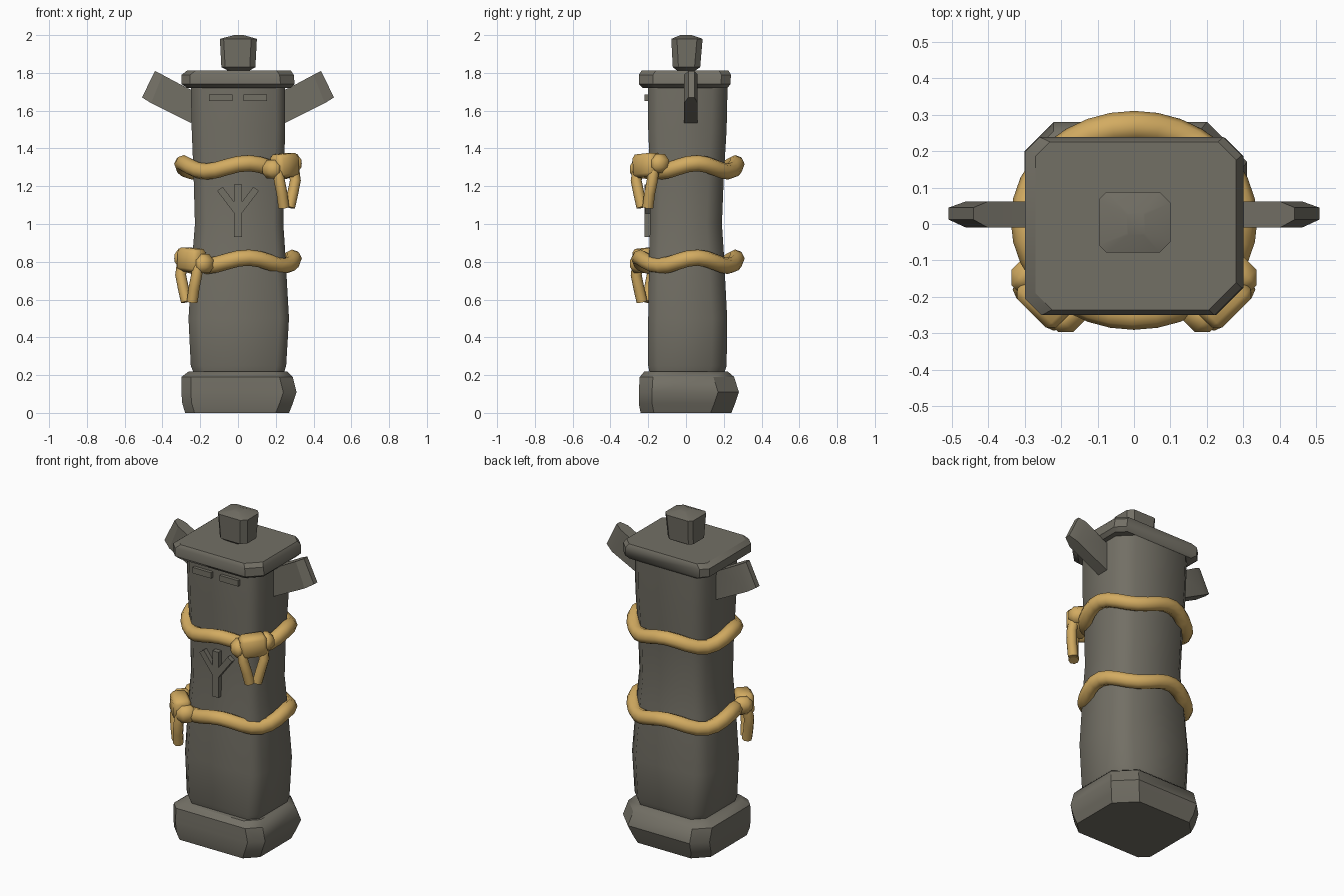
import bpy, bmesh, math
from mathutils import Vector, Matrix

cube = bpy.data.objects.get("Cube")
if cube:
    bpy.data.objects.remove(cube)


def material(name, rgb):
    m = bpy.data.materials.new(name)
    m.use_nodes = True
    m.diffuse_color = (*rgb, 1)
    m.node_tree.nodes["Principled BSDF"].inputs["Base Color"].default_value = (*rgb, 1)
    return m


stone = material("weathered stone", (0.17, 0.16, 0.13))
rope = material("tan rope", (0.65, 0.41, 0.12))


def finish(ob, mat, angle):
    ob.data.materials.append(mat)
    bpy.ops.object.select_all(action='DESELECT')
    ob.select_set(True)
    bpy.context.view_layer.objects.active = ob
    if ob.type == 'CURVE':
        bpy.ops.object.convert(target='MESH')
    bpy.ops.object.shade_smooth_by_angle(angle=math.radians(angle))
    return ob


def from_bmesh(name, bm, mat, angle):
    bmesh.ops.recalc_face_normals(bm, faces=bm.faces)
    me = bpy.data.meshes.new(name)
    bm.to_mesh(me)
    bm.free()
    ob = bpy.data.objects.new(name, me)
    bpy.context.collection.objects.link(ob)
    return finish(ob, mat, angle)


def loft(name, rings, mat, angle=30):
    """Skin a list of equal-length point rings and cap both ends."""
    bm = bmesh.new()
    loops = [[bm.verts.new(p) for p in r] for r in rings]
    for a, b in zip(loops, loops[1:]):
        for i in range(len(a)):
            j = (i + 1) % len(a)
            bm.faces.new((a[i], a[j], b[j], b[i]))
    bm.faces.new(loops[0])
    bm.faces.new(loops[-1])
    return from_bmesh(name, bm, mat, angle)


def slab(z, x0, x1, y0, y1, cuts):
    """Rectangle with its corners cut: front left, front right, back right, back left."""
    a, b, c, d = cuts
    return [(x0, y0 + a, z), (x0 + a, y0, z), (x1 - b, y0, z), (x1, y0 + b, z),
            (x1, y1 - c, z), (x1 - c, y1, z), (x0 + d, y1, z), (x0, y1 - d, z)]


def box(name, size, matrix, mat, bevel=0.0):
    bm = bmesh.new()
    bmesh.ops.create_cube(bm, size=1, matrix=matrix @ Matrix.Diagonal((*size, 1)))
    if bevel:
        bmesh.ops.bevel(bm, geom=bm.edges[:], offset=bevel, segments=1,
                        affect='EDGES', profile=0.5)
    return from_bmesh(name, bm, mat, 30 if not bevel else 50)


def tube(name, points, radius, closed=False):
    cu = bpy.data.curves.new(name, 'CURVE')
    cu.dimensions = '3D'
    cu.bevel_depth = radius
    cu.bevel_resolution = 2
    cu.use_fill_caps = True
    sp = cu.splines.new('POLY')
    sp.points.add(len(points) - 1)
    for p, co in zip(sp.points, points):
        p.co = (*co, 1)
    sp.use_cyclic_u = closed
    ob = bpy.data.objects.new(name, cu)
    bpy.context.collection.objects.link(ob)
    return finish(ob, rope, 50)


# Stone base, shaft and cap
c = (.05, .07, .11, .08)
loft("base", [slab(0, -.28, .27, -.24, .24, c),
              slab(.05, -.295, .29, -.25, .26, c),
              slab(.11, -.30, .31, -.25, .28, c),
              slab(.19, -.30, .29, -.245, .255, c),
              slab(.22, -.26, .26, -.22, .22, c)], stone, 35)
c = (.06, .05, .08, .06)
loft("shaft", [slab(.20, -.23, .24, -.19, .20, c),
               slab(.25, -.25, .255, -.20, .215, c),
               slab(.50, -.262, .27, -.20, .218, c),
               slab(.85, -.24, .25, -.195, .20, c),
               slab(1.0, -.228, .24, -.19, .19, c),
               slab(1.25, -.235, .242, -.19, .20, c),
               slab(1.5, -.245, .25, -.20, .215, c),
               slab(1.73, -.25, .25, -.20, .22, c)], stone, 50)
c = (.045, .075, .05, .04)
loft("cap", [slab(1.72, -.27, .28, -.23, .22, c),
             slab(1.74, -.298, .30, -.25, .235, c),
             slab(1.79, -.298, .295, -.25, .238, c),
             slab(1.812, -.27, .28, -.235, .225, c)], stone, 35)

# Knob on the cap
c = (.02, .03, .03, .02)
loft("knob", [slab(1.80, -.03, .04, -.03, .03, c),
              slab(1.83, -.088, .092, -.07, .075, c),
              slab(1.98, -.096, .10, -.078, .088, c),
              slab(2.0, -.02, .03, -.03, .03, (.005,) * 4)], stone, 25)

# Side horns, tilted upward with a narrow outer edge
for side, sgn in (("left", 1), ("right", -1)):
    rings = []
    for top, low, y0, y1 in (((.20, 1.69), (.20, 1.56), -.01, .062),
                             ((.27, 1.72), (.25, 1.535), -.01, .062),
                             ((.40, 1.79), (.46, 1.64), -.01, .062),
                             ((.44, 1.81), (.508, 1.67), .012, .045)):
        rings.append([(sgn * x, y, z) for (x, z), y in
                      ((top, y0), (top, y1), (low, y1), (low, y0))])
    loft(side + "_horn", rings, stone, 20)

# Raised eyes and forked mark on the front
for side, sgn in (("left", 1), ("right", -1)):
    box(side + "_eye", (.125, .04, .036),
        Matrix.Translation((sgn * .092, -.20, 1.668)), stone)
    start, end = Vector((0, -.20, 1.06)), Vector((sgn * .095, -.195, 1.185))
    tilt = Matrix.Rotation(sgn * math.atan2(.095, .125), 4, 'Y')
    box(side + "_mark_branch", (.036, .04, .16),
        Matrix.Translation((start + end) / 2) @ tilt, stone)
box("mark_stem", (.04, .04, .28), Matrix.Translation((0, -.20, 1.07)), stone)

# Wavy ropes, each with a knot and two hanging ends on a front corner
for level, zc, sgn in (("upper", 1.30, 1), ("lower", .80, -1)):
    pts = []
    for i in range(32):
        t = math.tau * i / 32
        pts.append((.295 * math.cos(t), .01 + .257 * math.sin(t),
                    zc + .022 * math.cos(4 * (t + math.radians(80)))))
    tube(level + "_rope", pts, .043, True)

    frame = (Matrix.Translation((sgn * .24, -.2, zc))
             @ Matrix.Rotation(sgn * math.radians(45), 4, 'Z'))
    box(level + "_knot", (.15, .10, .125), frame @ Matrix.Translation((0, -.01, .01))
        @ Matrix.Rotation(sgn * -.08, 4, 'Y'), rope, .02)
    for s in (-1, 1):
        box(level + "_knot_lump", (.08, .11, .10),
            frame @ Matrix.Translation((s * .08, .01, .005 + s * sgn * .015)), rope, .03)
        path = [(s * .06, -.02, -.02), (s * .06, -.03, -.07),
                (s * .04, -.03, -.14), (s * .022, -.025, -.212)]
        tube(level + "_rope_end", [frame @ Vector(p) for p in path], .029)
